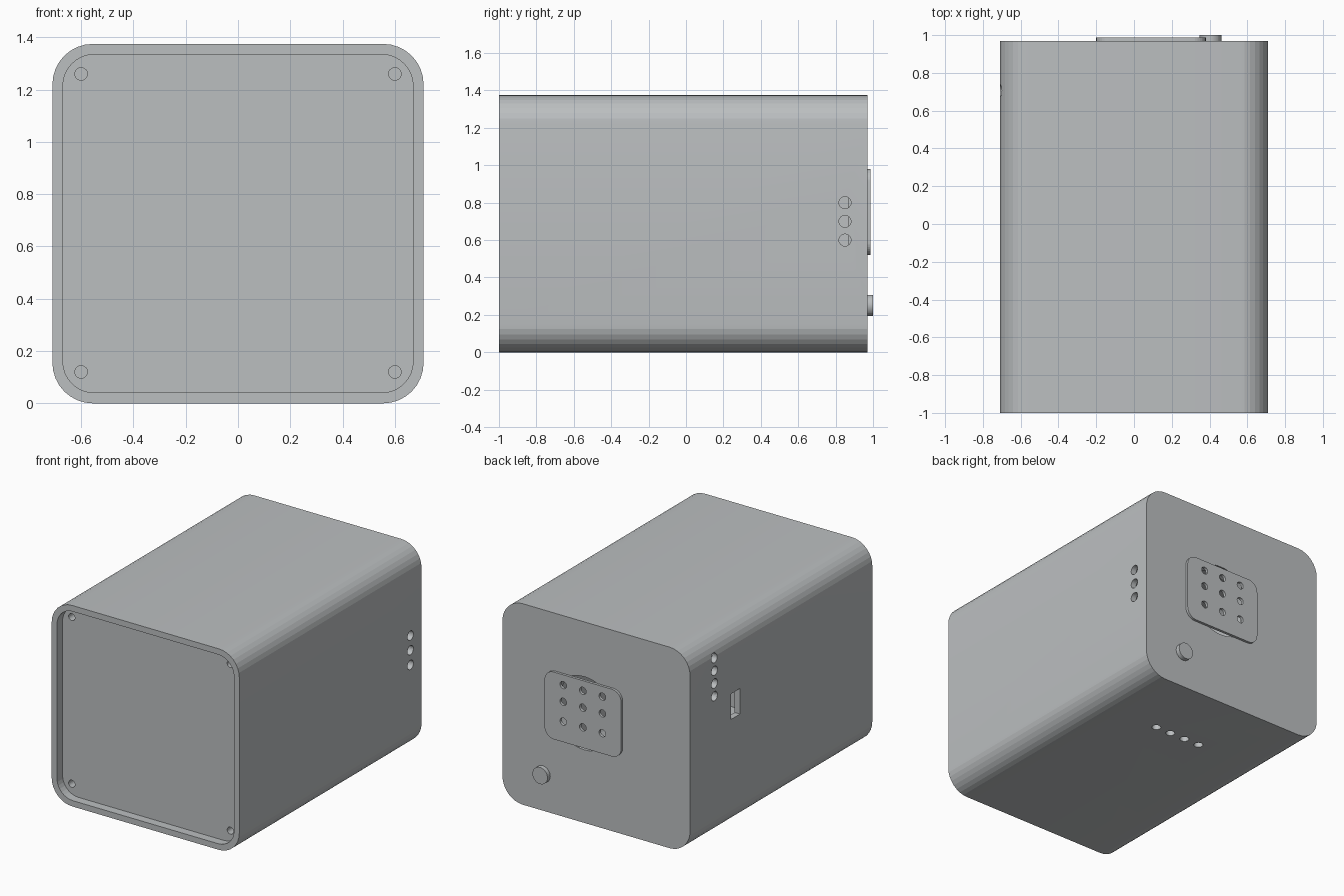
import bpy
import bmesh
from math import cos, sin, pi, radians
from mathutils import Matrix, Vector

old = bpy.data.objects.get("Cube")
if old:
    bpy.data.objects.remove(old, do_unlink=True)

# One plain casing colour
grey = bpy.data.materials.new("light grey plastic")
colour = (0.50, 0.52, 0.53, 1)
grey.diffuse_color = colour
grey.use_nodes = True
grey.node_tree.nodes["Principled BSDF"].inputs["Base Color"].default_value = colour


def make_object(name, bm):
    bmesh.ops.recalc_face_normals(bm, faces=bm.faces)
    mesh = bpy.data.meshes.new(name)
    bm.to_mesh(mesh)
    bm.free()
    mesh.materials.append(grey)
    obj = bpy.data.objects.new(name, mesh)
    bpy.context.collection.objects.link(obj)
    return obj


def rounded_slab(name, centre, half_w, half_h, radius, y0, y1, steps=8):
    """Rounded rectangle in the xz plane, extruded from y0 to y1."""
    bm = bmesh.new()
    ring = []
    for quarter, (sx, sz) in enumerate([(1, 1), (-1, 1), (-1, -1), (1, -1)]):
        for i in range(steps + 1):
            a = (quarter + i / steps) * pi / 2
            x = centre[0] + sx * (half_w - radius) + radius * cos(a)
            z = centre[1] + sz * (half_h - radius) + radius * sin(a)
            ring.append(bm.verts.new((x, y0, z)))
    face = bm.faces.new(ring)
    extruded = bmesh.ops.extrude_face_region(bm, geom=[face], use_keep_orig=True)
    moved = [v for v in extruded["geom"] if isinstance(v, bmesh.types.BMVert)]
    bmesh.ops.translate(bm, verts=moved, vec=(0, y1 - y0, 0))
    return make_object(name, bm)


def add_rod(bm, centre, axis, radius, depth, sides=24):
    turn = Vector((0, 0, 1)).rotation_difference(Vector(axis)).to_matrix().to_4x4()
    bmesh.ops.create_cone(bm, cap_ends=True, segments=sides, radius1=radius,
                          radius2=radius, depth=depth,
                          matrix=Matrix.Translation(centre) @ turn)


def cut(target, cutter):
    cutter.hide_render = True
    mod = target.modifiers.new("cut", 'BOOLEAN')
    mod.operation = 'DIFFERENCE'
    mod.solver = 'EXACT'
    mod.object = cutter
    bpy.context.view_layer.objects.active = target
    bpy.ops.object.modifier_apply(modifier=mod.name)
    bpy.data.objects.remove(cutter, do_unlink=True)


X, Y, Z = (1, 0, 0), (0, 1, 0), (0, 0, 1)
MID = 0.6875

# Hollow casing, open at the front
casing = rounded_slab("casing", (0, MID), 0.71, MID, 0.155, -1, 0.97)
cut(casing, rounded_slab("cavity", (0, MID), 0.67, 0.647, 0.12, -1.1, 0.87))

# Openings through the casing walls
bm = bmesh.new()
for z in (0.6, 0.7, 0.8):
    add_rod(bm, (0.7, 0.85, z), X, 0.032, 0.2)
for i in range(4):
    add_rod(bm, (-0.7, 0.706, 0.98 + 0.087 * i), X, 0.032, 0.2)
    add_rod(bm, (0.2 - 0.117 * i, 0.46, 0), Z, 0.029, 0.2)
add_rod(bm, (0.09, 0.92, 0.75), Y, 0.25, 0.3, 48)
bmesh.ops.create_cube(bm, matrix=Matrix.Translation((-0.7, 0.48, 0.84))
                      @ Matrix.Diagonal((0.2, 0.1, 0.175, 1)))
cut(casing, make_object("casing_openings", bm))

# Recessed front panel with four corner screw holes
panel = rounded_slab("front_panel", (0, MID), 0.67, 0.647, 0.12, -0.94, -0.88)
bm = bmesh.new()
for x in (-0.6, 0.6):
    for z in (0.12, 1.26):
        add_rod(bm, (x, -0.91, z), Y, 0.024, 0.2)
cut(panel, make_object("screw_holes", bm))

# Perforated plate over the round opening at the back
plate = rounded_slab("back_plate", (0.09, 0.75), 0.29, 0.23, 0.07, 0.968, 0.987)
bm = bmesh.new()
for x in (-0.058, 0.09, 0.238):
    for z in (0.66, 0.795, 0.91):
        add_rod(bm, (x, 0.98, z), Y, 0.025, 0.1)
cut(plate, make_object("plate_holes", bm))

# Round push button
bm = bmesh.new()
add_rod(bm, (0.405, 0.98, 0.25), Y, 0.057, 0.04, 32)
button = make_object("button", bm)

# Soft shading on round walls, crisp rims
for obj in (casing, panel, plate, button):
    bpy.ops.object.select_all(action='DESELECT')
    obj.select_set(True)
    bpy.context.view_layer.objects.active = obj
    bpy.ops.object.shade_smooth_by_angle(angle=radians(10))
